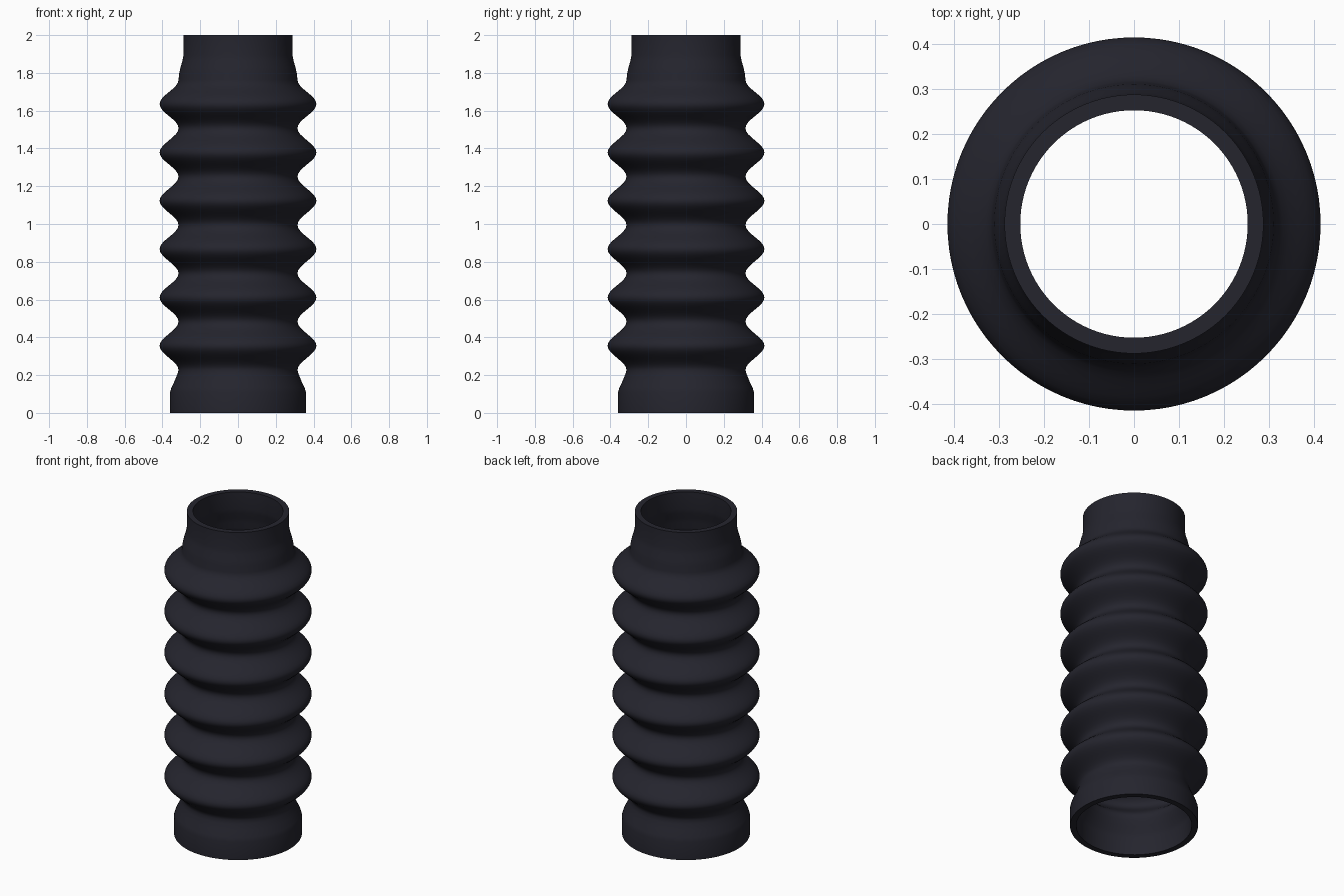
import bpy, bmesh, math

cube = bpy.data.objects.get("Cube")
if cube:
    bpy.data.objects.remove(cube, do_unlink=True)

rubber = bpy.data.materials.new("dark_rubber")
rubber.use_nodes = True
colour = (0.018, 0.018, 0.027, 1)
rubber.diffuse_color = colour
rubber.node_tree.nodes["Principled BSDF"].inputs["Base Color"].default_value = colour

WALL = 0.035
FOLDS, STEPS, SEGMENTS = 6, 16, 96
PITCH, START = 0.256, 0.227
VALLEY, PEAK = 0.315, 0.415

# Outer profile (radius, height): bottom collar, folds, top collar
outer = [(0.36, 0), (0.36, 0.11), (0.352, 0.135), (0.335, 0.17), (0.321, 0.205)]
for i in range(FOLDS * STEPS + 1):
    wave = 0.5 - 0.5 * math.cos(2 * math.pi * i / STEPS)
    outer.append((VALLEY + (PEAK - VALLEY) * wave, START + PITCH * i / STEPS))
outer += [(0.311, 1.80), (0.304, 1.83), (0.294, 1.865), (0.288, 1.895), (0.288, 2)]

# Inner wall follows the outer one, closing the section at both rims
profile = outer + [(r - WALL, z) for r, z in reversed(outer)]

# Revolve the section into a hollow bellows
bm = bmesh.new()
rings = []
for r, z in profile:
    rings.append([bm.verts.new((r * math.cos(a), r * math.sin(a), z))
                  for a in (2 * math.pi * s / SEGMENTS for s in range(SEGMENTS))])
for k, low in enumerate(rings):
    high = rings[(k + 1) % len(rings)]
    for s in range(SEGMENTS):
        t = (s + 1) % SEGMENTS
        bm.faces.new((low[s], low[t], high[t], high[s]))
bmesh.ops.recalc_face_normals(bm, faces=bm.faces)
mesh = bpy.data.meshes.new("bellows_boot")
bm.to_mesh(mesh)
bm.free()

boot = bpy.data.objects.new("bellows_boot", mesh)
bpy.context.collection.objects.link(boot)
mesh.materials.append(rubber)
bpy.ops.object.select_all(action='DESELECT')
boot.select_set(True)
bpy.context.view_layer.objects.active = boot
bpy.ops.object.shade_smooth_by_angle(angle=math.radians(40))
